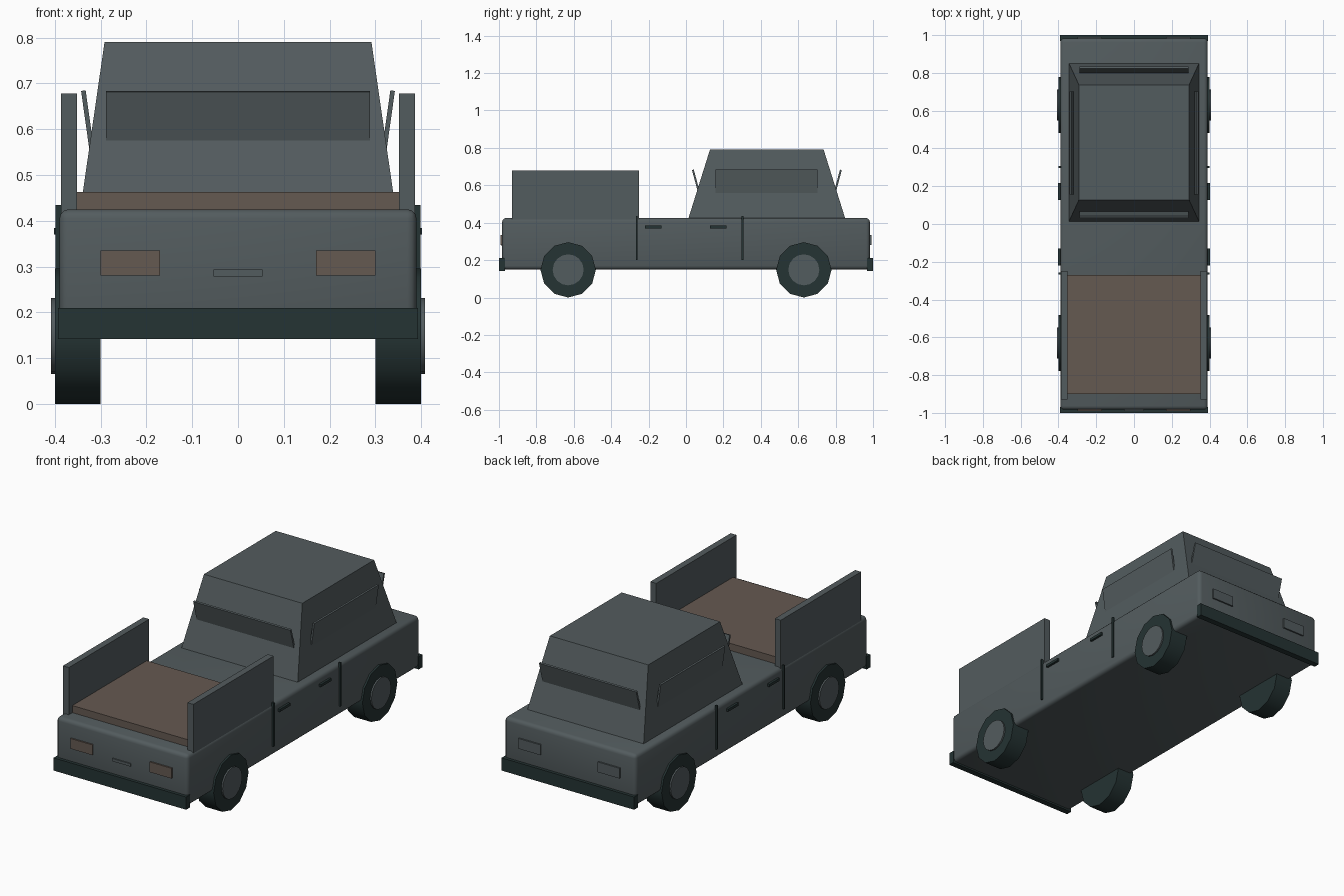
import bpy, bmesh, math
from mathutils import Matrix, Vector

cube = bpy.data.objects.get("Cube")
if cube:
    bpy.data.objects.remove(cube)


def material(name, rgb):
    m = bpy.data.materials.new(name)
    m.use_nodes = True
    m.diffuse_color = (*rgb, 1)
    bsdf = m.node_tree.nodes["Principled BSDF"]
    bsdf.inputs["Base Color"].default_value = (*rgb, 1)
    bsdf.inputs["Roughness"].default_value = 0.8
    return m


GREY = material("slate grey paint", (0.086, 0.106, 0.112))
DARK = material("dark rubber", (0.018, 0.033, 0.033))
BROWN = material("brown", (0.130, 0.100, 0.083))


def add(name, bm, mat, smooth=False):
    mesh = bpy.data.meshes.new(name)
    bm.to_mesh(mesh)
    bm.free()
    mesh.materials.append(mat)
    ob = bpy.data.objects.new(name, mesh)
    bpy.context.collection.objects.link(ob)
    if smooth:
        bpy.ops.object.select_all(action='DESELECT')
        bpy.context.view_layer.objects.active = ob
        ob.select_set(True)
        bpy.ops.object.shade_smooth_by_angle(angle=math.radians(40))
    return ob


def box(name, center, size, mat, rot=None, bevel=0, top=None):
    """Box; top=(x, y) tapers the upper face by those factors."""
    bm = bmesh.new()
    bmesh.ops.create_cube(bm, size=1)
    if top:
        for v in bm.verts:
            if v.co.z > 0:
                v.co.x *= top[0]
                v.co.y *= top[1]
    bmesh.ops.scale(bm, vec=size, verts=bm.verts)
    if bevel:
        bmesh.ops.bevel(bm, geom=bm.edges[:], offset=bevel, segments=3,
                        profile=0.5, affect='EDGES')
    if rot:
        bmesh.ops.transform(bm, matrix=rot, verts=bm.verts)
    bmesh.ops.translate(bm, vec=center, verts=bm.verts)
    return add(name, bm, mat, smooth=bevel > 0)


def disc(name, center, radius, width, sides, mat):
    """Cylinder lying along x."""
    bm = bmesh.new()
    bmesh.ops.create_cone(bm, cap_ends=True, segments=sides, radius1=radius,
                          radius2=radius, depth=width)
    bmesh.ops.rotate(bm, matrix=Matrix.Rotation(math.pi / 2, 3, 'Y'), verts=bm.verts)
    bmesh.ops.translate(bm, vec=center, verts=bm.verts)
    return add(name, bm, mat, smooth=True)


# Lower body and tapered cab
box("body", (0, 0, 0.2875), (0.78, 1.966, 0.275), GREY, bevel=0.02)
box("cab", (0, 0.432, 0.605), (0.69, 0.84, 0.37), GREY, top=(0.845, 0.724))

# Load deck and its side boards
box("load_deck", (0, -0.585, 0.439), (0.71, 0.63, 0.048), BROWN)
for side, sx in (("left", 1), ("right", -1)):
    box(f"{side}_side_board", (sx * 0.369, -0.59, 0.545), (0.035, 0.68, 0.266), GREY)

# Window plates, leaning outward at the top
for end, cy, s in (("front", 0.055, -1), ("rear", 0.81, 1)):
    box(f"{end}_window", (0, cy, 0.615), (0.576, 0.01, 0.14), GREY,
        rot=Matrix.Rotation(-s * math.radians(15), 4, 'X'))
for side, sx in (("left", 1), ("right", -1)):
    box(f"{side}_window", (sx * 0.328, 0.43, 0.615), (0.01, 0.545, 0.14), GREY,
        rot=Matrix.Rotation(sx * math.radians(8), 4, 'Y'))

# Bumpers and lamps
for end, s, lamp in (("front", -1, BROWN), ("rear", 1, GREY)):
    box(f"{end}_bumper", (0, s * 0.984, 0.176), (0.786, 0.032, 0.068), DARK)
    for side, sx in (("left", 1), ("right", -1)):
        box(f"{end}_{side}_lamp", (sx * 0.235, s * 0.982, 0.308),
            (0.13, 0.018, 0.055), lamp)
box("front_latch", (0, -0.982, 0.286), (0.108, 0.014, 0.015), GREY)

# Doors and wheels on both sides
for side, sx in (("left", 1), ("right", -1)):
    for end, seam_y, handle_y, wheel_y in (("front", -0.263, -0.175, -0.63),
                                           ("rear", 0.302, 0.172, 0.63)):
        box(f"{end}_{side}_door_seam", (sx * 0.393, seam_y, 0.318),
            (0.012, 0.01, 0.234), DARK)
        box(f"{end}_{side}_door_handle", (sx * 0.393, handle_y, 0.377),
            (0.018, 0.088, 0.014), DARK)
        disc(f"{end}_{side}_tyre", (sx * 0.35, wheel_y, 0.148), 0.148, 0.1, 12, DARK)
        disc(f"{end}_{side}_hub", (sx * 0.399, wheel_y, 0.148), 0.083, 0.018, 16, GREY)
